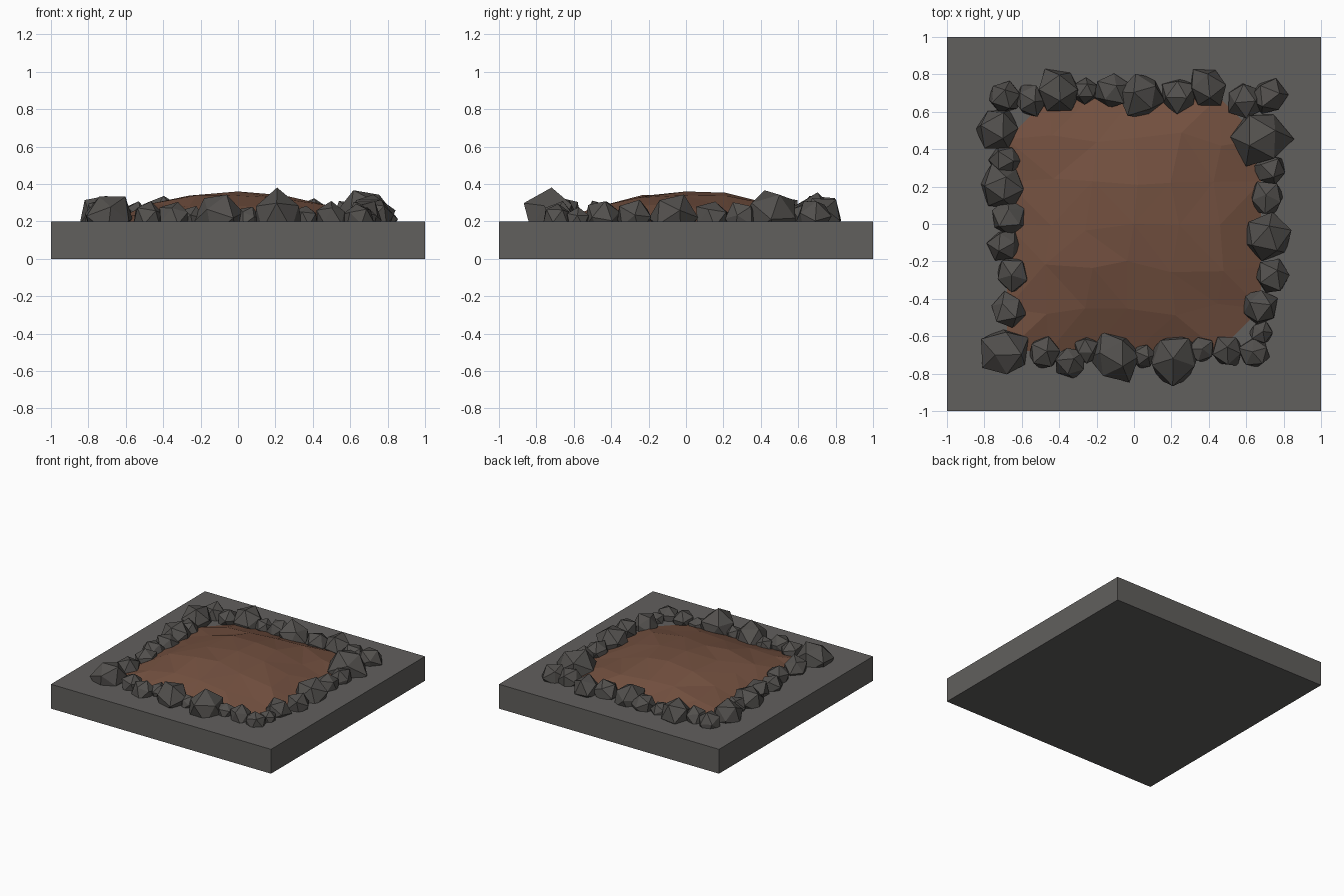
import bpy, bmesh, random
from mathutils import Euler, Vector

if "Cube" in bpy.data.objects:
    bpy.data.objects.remove(bpy.data.objects["Cube"])

random.seed(7)
TOP = 0.2


def material(name, rgb):
    m = bpy.data.materials.new(name)
    m.diffuse_color = (*rgb, 1)
    m.use_nodes = True
    m.node_tree.nodes["Principled BSDF"].inputs["Base Color"].default_value = m.diffuse_color
    return m


def finish(name, bm, mat):
    bmesh.ops.recalc_face_normals(bm, faces=bm.faces)
    me = bpy.data.meshes.new(name)
    bm.to_mesh(me)
    bm.free()
    me.materials.append(mat)
    ob = bpy.data.objects.new(name, me)
    bpy.context.collection.objects.link(ob)
    return ob


stone = material("stone", (0.12, 0.115, 0.11))
rock_grey = material("rock", (0.085, 0.08, 0.075))
earth = material("earth", (0.17, 0.08, 0.05))

# Square stone slab
bm = bmesh.new()
bmesh.ops.create_cube(bm, size=1)
bmesh.ops.scale(bm, vec=(2, 2, TOP), verts=bm.verts)
bmesh.ops.translate(bm, vec=(0, 0, TOP / 2), verts=bm.verts)
finish("base_slab", bm, stone)

# Faceted soil mound, domed to the centre
HALF = 0.68
bm = bmesh.new()
bmesh.ops.create_grid(bm, x_segments=6, y_segments=6, size=HALF)
for v in bm.verts:
    u, w = v.co.x / HALF, v.co.y / HALF
    inner = max(abs(u), abs(w)) < 0.99
    centre = abs(u) + abs(w) < 0.01
    v.co.z = TOP + 0.16 * (1 - abs(u) ** 2.2) * (1 - abs(w) ** 2.2)
    if inner and not centre:
        v.co += Vector((random.uniform(-.04, .04), random.uniform(-.04, .04),
                        random.uniform(-.012, .008)))
bmesh.ops.triangulate(bm, faces=bm.faces)
finish("soil_mound", bm, earth)

# Border rocks: x, y, radius
rocks = [
    # back
    (-.69, .68, .10), (-.56, .66, .09), (-.40, .71, .13), (-.26, .71, .08),
    (-.12, .71, .10), (.04, .68, .13), (.24, .69, .10), (.39, .73, .11),
    (.59, .66, .10), (.72, .68, .10),
    # right
    (.68, .46, .16), (.73, .29, .09), (.71, .14, .10), (.71, -.07, .13),
    (.74, -.28, .10), (.67, -.44, .10), (.68, -.58, .07),
    # front
    (.65, -.69, .09), (.50, -.68, .09), (.36, -.67, .08), (.21, -.72, .15),
    (.05, -.71, .07), (-.10, -.71, .14), (-.25, -.67, .08), (-.34, -.74, .09),
    (-.48, -.69, .09), (-.69, -.69, .14),
    # left
    (-.67, -.46, .10), (-.65, -.27, .10), (-.69, -.11, .09), (-.67, .03, .10),
    (-.70, .20, .13), (-.69, .34, .09), (-.73, .51, .12),
]
for i, (x, y, r) in enumerate(rocks):
    bm = bmesh.new()
    bmesh.ops.create_icosphere(bm, subdivisions=1, radius=r)
    turn = Euler([random.uniform(0, 6.28) for _ in range(3)]).to_matrix()
    for v in bm.verts:
        v.co = turn @ (v.co * random.uniform(0.88, 1.12))
        v.co += Vector((x, y, TOP + 0.15 * r))
    # trim the buried underside flush with the slab
    cut = bmesh.ops.bisect_plane(bm, geom=bm.verts[:] + bm.edges[:] + bm.faces[:],
                                 plane_co=(0, 0, TOP), plane_no=(0, 0, 1),
                                 clear_inner=True)
    bmesh.ops.holes_fill(bm, edges=[e for e in bm.edges if e.is_boundary])
    finish(f"border_rock_{i + 1:02d}", bm, rock_grey)
